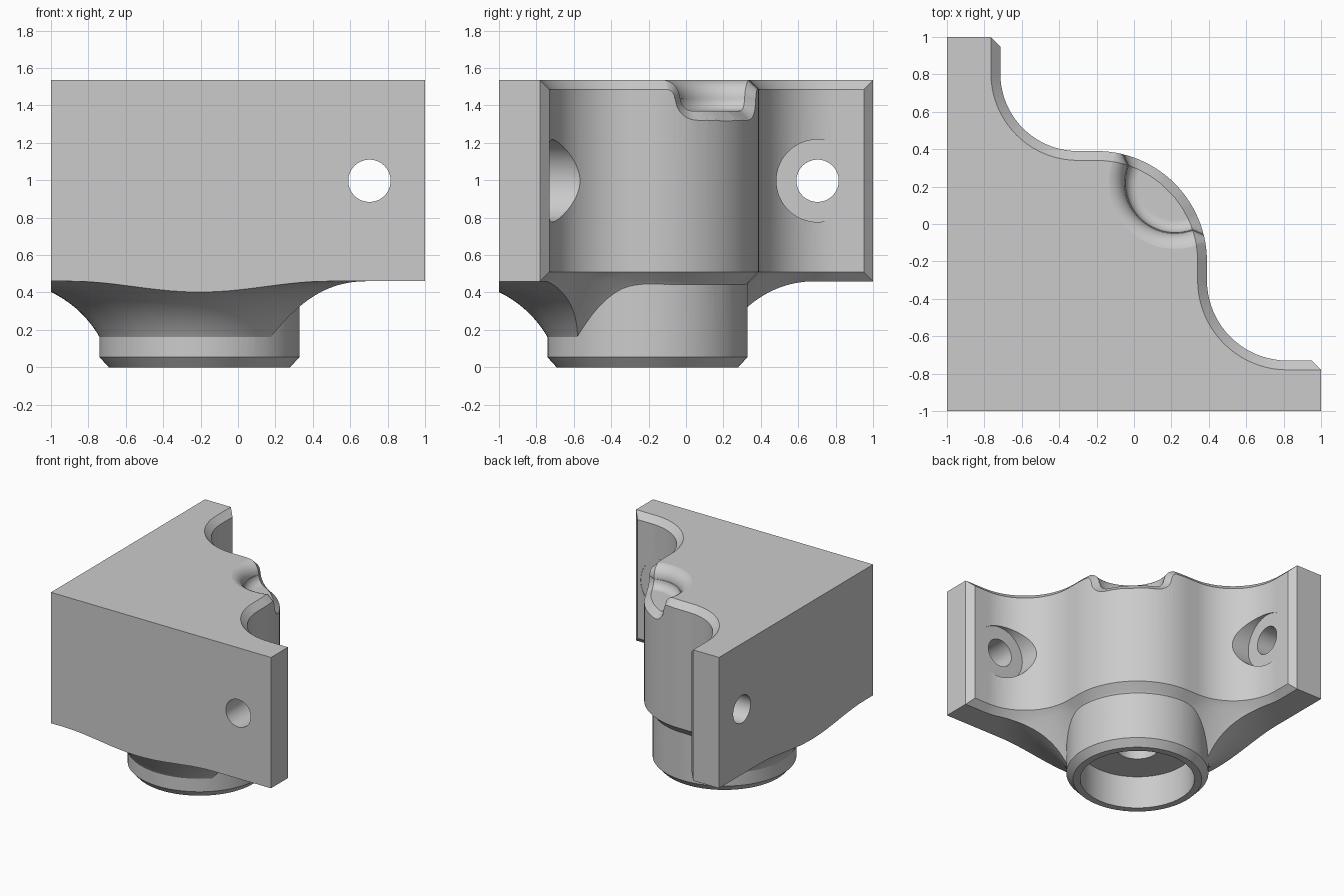
import bpy, bmesh
from math import sin, cos, asin, radians, sqrt, pi
from mathutils import Matrix, Vector

cube = bpy.data.objects.get("Cube")
if cube:
    bpy.data.objects.remove(cube, do_unlink=True)

grey = bpy.data.materials.new("plain grey")
grey.use_nodes = True
COLOUR = (0.6, 0.6, 0.6, 1)
grey.diffuse_color = COLOUR
for node in grey.node_tree.nodes:
    if node.type == 'BSDF_PRINCIPLED':
        node.inputs["Base Color"].default_value = COLOUR

AXIS = -0.2          # x and y of the rounded back
BACK = 0.59          # its radius
TOP = 1.535
UNDER = 0.46         # flat underside of the arms
CHAMFER = 0.05
FRONT_ARM, SIDE_ARM = -0.73, -0.715   # inner wall of each arm


def arc(cx, cy, r, a0, a1, n):
    angles = [radians(a0 + (a1 - a0) * i / n) for i in range(n + 1)]
    return [(cx + r * cos(a), cy + r * sin(a)) for a in angles]


def loft(name, rings, matrix=Matrix()):
    """Closed solid through rings of equal point count."""
    bm = bmesh.new()
    loops = [[bm.verts.new(matrix @ Vector(p)) for p in ring] for ring in rings]
    n = len(loops[0])
    for low, high in zip(loops, loops[1:]):
        for i in range(n):
            j = (i + 1) % n
            bm.faces.new((low[i], low[j], high[j], high[i]))
    bm.faces.new(loops[0][::-1])
    bm.faces.new(loops[-1])
    bmesh.ops.remove_doubles(bm, verts=bm.verts, dist=1e-5)
    bmesh.ops.recalc_face_normals(bm, faces=bm.faces)
    mesh = bpy.data.meshes.new(name)
    bm.to_mesh(mesh)
    bm.free()
    mesh.materials.append(grey)
    obj = bpy.data.objects.new(name, mesh)
    bpy.context.collection.objects.link(obj)
    return obj


def turned(name, profile, matrix, n=96):
    """Solid of revolution from (radius, height) points."""
    return loft(name, [[(x, y, z) for x, y in arc(0, 0, r, 0, 360 - 360 / n, n - 1)]
                       for r, z in profile], matrix)


def combine(target, tool, operation):
    mod = target.modifiers.new(operation, 'BOOLEAN')
    mod.operation = operation
    mod.solver = 'EXACT'
    mod.object = tool
    bpy.context.view_layer.objects.active = target
    bpy.ops.object.modifier_apply(modifier=mod.name)
    bpy.data.objects.remove(tool, do_unlink=True)


# Corner body: wavy back wall, inset by d at each height
def half_outline(d, wall):
    r = -0.3 - wall
    half = [(1, wall - max(d, CHAMFER)), (1 - CHAMFER + min(d, CHAMFER), wall - d)]
    half += arc(AXIS + BACK + r, -0.3, r + d, 270, 180, 20)
    return half + arc(AXIS, AXIS, BACK - d, 0, 45, 14)


def outline(d):
    mirrored = [(y, x) for x, y in half_outline(d, SIDE_ARM)[-2::-1]]
    return half_outline(d, FRONT_ARM) + mirrored + [(-1.5, 1), (-1.5, -1.5), (1, -1.5)]


levels = [(0.06, 0.35), (UNDER, CHAMFER), (UNDER + CHAMFER, 0),
          (TOP - CHAMFER, 0), (TOP, CHAMFER)]
body = loft("corner_bracket", [[(x, y, z) for x, y in outline(d)] for z, d in levels])

# Trim the two flat outer walls
square = [(-1, -1), (1.5, -1), (1.5, 1.5), (-1, 1.5)]
combine(body, loft("wall_trim", [[(x, y, z) for x, y in square] for z in (-1, 2)]),
        'INTERSECT')

# Flared skirt under the body
foot_axis = Matrix.Translation((-0.206, -0.206, 0))
REACH, BEND = 1.05, 0.595
radii = [0.5 + (REACH - 0.5) * i / 24 for i in range(25)]
skirt = [(r, UNDER - BEND + sqrt(BEND ** 2 - (REACH - r) ** 2)) for r in radii]
combine(body, turned("skirt_trim", skirt + [(3, UNDER), (3, 2)], foot_axis), 'INTERSECT')

# Round foot with a chamfered rim and a stepped bore
combine(body, turned("foot", [(0.485, 0), (0.535, 0.055), (0.535, 0.7)], foot_axis), 'UNION')
combine(body, turned("bore", [(0.43, -0.05), (0.43, 0.27), (0.16, 0.27), (0.16, 0.8)],
                     foot_axis), 'DIFFERENCE')

# Screw holes with counterbores, one through each arm
along_y = Matrix.Translation((0.703, 0, 0.997)) @ Matrix.Rotation(-pi / 2, 4, 'X')
swap = Matrix(((0, 1, 0, 0), (1, 0, 0, 0), (0, 0, 1, 0), (0, 0, 0, 1)))
for matrix, wall in ((along_y, FRONT_ARM), (swap @ along_y, SIDE_ARM)):
    seat = wall - 0.003
    screw = [(0.113, -1.2), (0.113, seat), (0.22, seat), (0.22, -0.1)]
    combine(body, turned("screw_hole", screw, matrix, 64), 'DIFFERENCE')


# Rounded dish in the top, grown by e
def dish(e):
    return (arc(0.2, 1.4365, 0.066 + e, 270, 360, 10)
            + arc(0.37, 1.4365, 0.1 - e, 180, 100, 12))


DISH = 0.22
rim = dish(0)
combine(body, turned("dish", rim + [(rim[-1][0], 1.7)],
                     Matrix.Translation((DISH, DISH, 0))), 'DIFFERENCE')


# Chamfer where the dish breaks through the back: a curved strip, wider outwards
def dish_edge(rho):
    right = dish(rho - (BACK - CHAMFER))
    floor = right[0][1]
    across = [(-r, z) for r, z in right[::-1]]
    across += [(t, floor) for t in (-0.14, -0.08, 0.08, 0.14)] + right
    reach = sqrt(2) * (DISH - AXIS)
    columns = []
    for t, z in across:
        chord = sqrt(max(t * t - (reach - rho) ** 2, 0) / (4 * reach * rho))
        a = pi / 4 + 2 * asin(chord) * (1 if t > 0 else -1)
        x, y = AXIS + rho * cos(a), AXIS + rho * sin(a)
        columns.append([(x, y, z), (x, y, 1.7)])
    return columns


strip = [[low_in, low_out, high_out, high_in] for (low_in, high_in), (low_out, high_out)
         in zip(dish_edge(0.535), dish_edge(0.61))]
combine(body, loft("dish_chamfer", strip), 'DIFFERENCE')

# Smooth curves, crisp edges
bpy.ops.object.select_all(action='DESELECT')
body.select_set(True)
bpy.context.view_layer.objects.active = body
bpy.ops.object.shade_smooth_by_angle(angle=radians(20))
weighted = body.modifiers.new("even_shading", 'WEIGHTED_NORMAL')
weighted.keep_sharp = True
